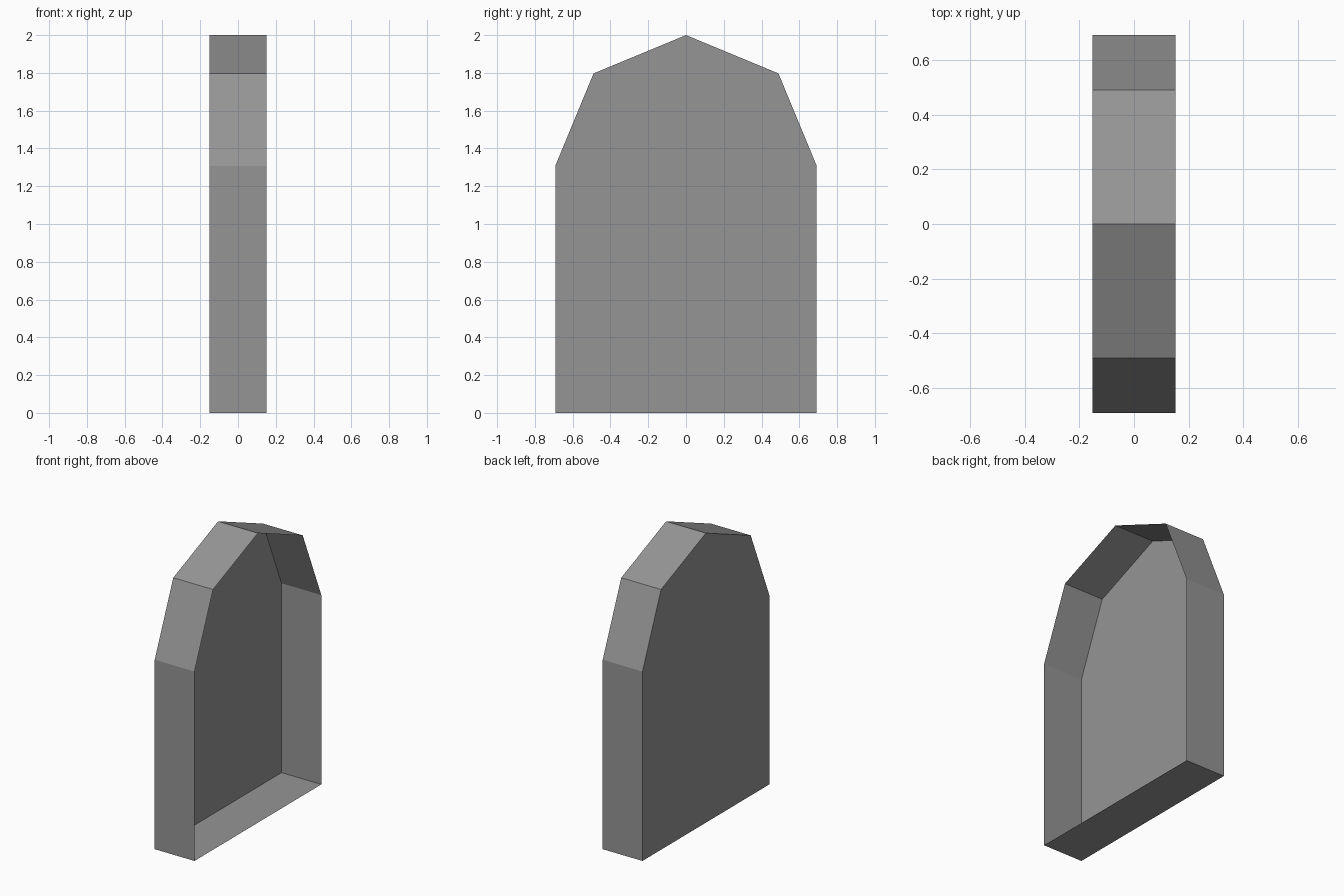
import bpy
import bmesh
import math

cube = bpy.data.objects.get("Cube")
if cube:
    bpy.data.objects.remove(cube, do_unlink=True)

HALF_DEPTH = 0.152
RADIUS = 0.692
SPRING = 2 - RADIUS

# Single matte grey
grey = bpy.data.materials.new("stone grey")
grey.use_nodes = True
colour = (0.3, 0.3, 0.3, 1)
grey.diffuse_color = colour
grey.node_tree.nodes["Principled BSDF"].inputs["Base Color"].default_value = colour

# Arch outline: square base below half an octagon
outline = [(-RADIUS, 0), (RADIUS, 0)]
for i in range(5):
    a = math.pi * i / 4
    outline.append((RADIUS * math.cos(a), SPRING + RADIUS * math.sin(a)))

# Closed panel on the right, thin walls around it, open on the left
bm = bmesh.new()
panel_ring = [bm.verts.new((-HALF_DEPTH, y, z)) for y, z in outline]
open_ring = [bm.verts.new((HALF_DEPTH, y, z)) for y, z in outline]
bm.faces.new(panel_ring[::-1])
for i in range(len(outline)):
    j = (i + 1) % len(outline)
    bm.faces.new((panel_ring[i], panel_ring[j], open_ring[j], open_ring[i]))

mesh = bpy.data.meshes.new("arched_niche")
bm.to_mesh(mesh)
bm.free()
mesh.materials.append(grey)
niche = bpy.data.objects.new("arched_niche", mesh)
bpy.context.collection.objects.link(niche)
